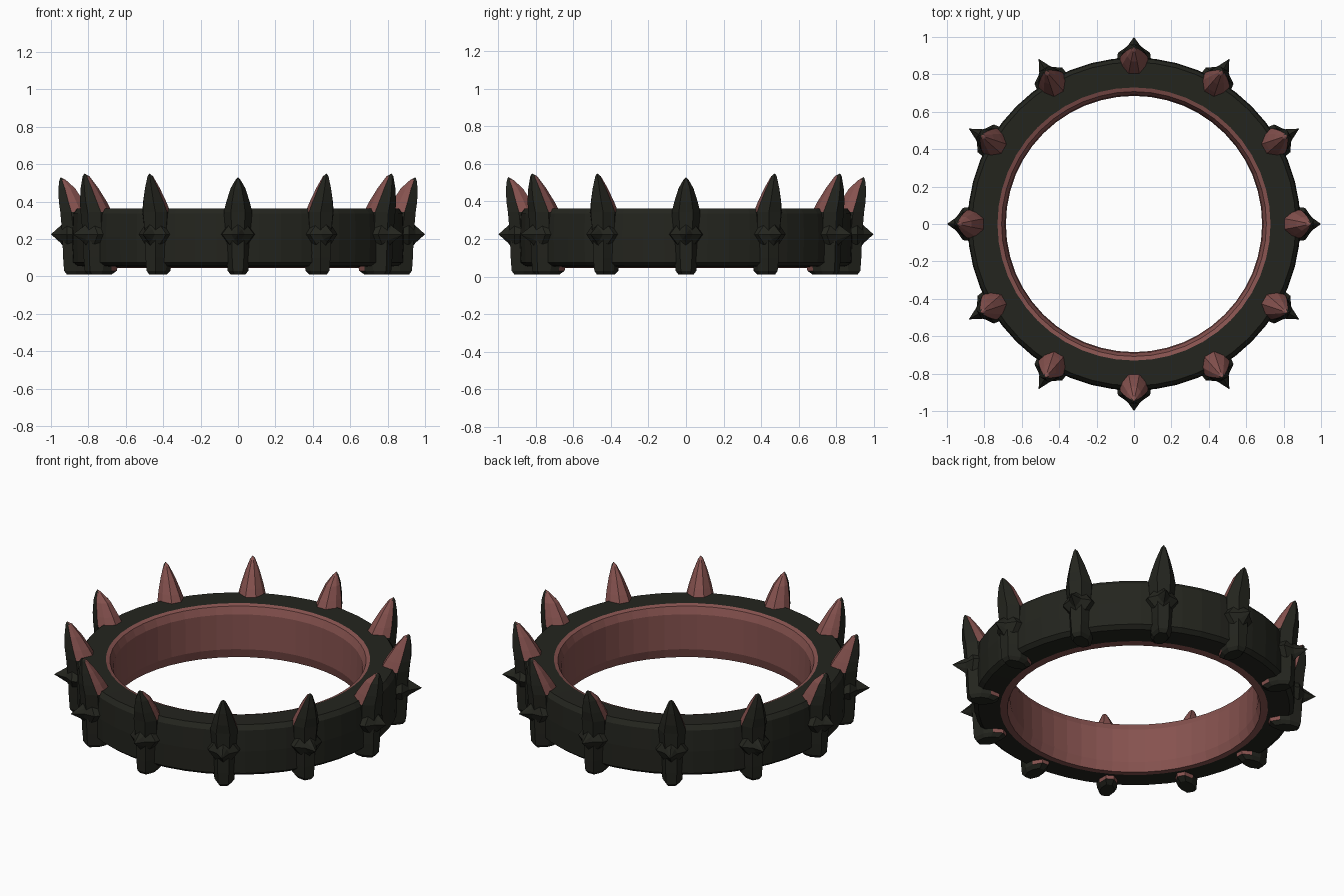
import bpy, bmesh
from math import sin, cos, pi

if "Cube" in bpy.data.objects:
    bpy.data.objects.remove(bpy.data.objects["Cube"])


def material(name, rgb):
    m = bpy.data.materials.new(name)
    m.diffuse_color = (*rgb, 1)
    m.use_nodes = True
    m.node_tree.nodes["Principled BSDF"].inputs["Base Color"].default_value = m.diffuse_color
    return m


DARK = material("dark_shell", (0.017, 0.018, 0.013))
RED = material("red_lining", (0.24, 0.085, 0.078))


def finish(name, bm, angle=0.0):
    bmesh.ops.recalc_face_normals(bm, faces=bm.faces)
    me = bpy.data.meshes.new(name)
    bm.to_mesh(me)
    bm.free()
    me.materials.append(DARK)
    me.materials.append(RED)
    ob = bpy.data.objects.new(name, me)
    ob.rotation_euler.z = angle
    bpy.context.collection.objects.link(ob)
    return ob


def bridge(bm, a, b, mats):
    n = len(a)
    for i in range(n):
        j = (i + 1) % n
        f = bm.faces.new((a[i], a[j], b[j], b[i]))
        f.material_index = mats[i]


# Band: closed (radius, z) profile swept around z; inner faces are red
def band(segments=48):
    profile = [(0.70, 0.045), (0.74, 0.05), (0.86, 0.055), (0.885, 0.075), (0.89, 0.21),
               (0.885, 0.335), (0.865, 0.362), (0.73, 0.36), (0.708, 0.352),
               (0.69, 0.31), (0.685, 0.10)]
    mats = [1, 0, 0, 0, 0, 0, 0, 1, 1, 1, 1]
    bm = bmesh.new()
    rings = []
    for s in range(segments):
        a = 2 * pi * s / segments
        rings.append([bm.verts.new((r * cos(a), r * sin(a), z)) for r, z in profile])
    for s in range(segments):
        bridge(bm, rings[s], rings[(s + 1) % segments], mats)
    finish("band", bm)


# Fang: lug under the band, rib on its outside, pointed horn above, built along +x
def fang(angle, tip):
    # z, inner radius, outer radius, half width
    levels = [(0.01, 0.79, 0.915, 0.040), (0.03, 0.76, 0.93, 0.055), (0.10, 0.75, 0.935, 0.062),
              (0.23, 0.78, 0.94, 0.066), (0.345, 0.795, 0.95, 0.076), (0.40, 0.825, 0.958, 0.062),
              (0.47, 0.87, 0.96, 0.040), (tip - 0.015, 0.92, 0.955, 0.014)]
    bm = bmesh.new()
    loops = []
    for z, ri, ro, w in levels:
        d = ro - ri
        pts = [(ri, -0.4 * w), (ri + 0.3 * d, -0.9 * w), (ri + 0.62 * d, -w), (ro, -0.5 * w),
               (ro, 0.5 * w), (ri + 0.62 * d, w), (ri + 0.3 * d, 0.9 * w), (ri, 0.4 * w)]
        loops.append([bm.verts.new((x, y, z)) for x, y in pts])
    for k in range(len(loops) - 1):
        horn = k >= 4
        inner = 1 if horn or k == 1 else 0
        side = 1 if horn else 0
        bridge(bm, loops[k], loops[k + 1], [inner, side, 0, 0, 0, side, inner, inner])
    bm.faces.new(loops[0])
    apex = bm.verts.new((0.948, 0, tip))
    top = loops[-1]
    for i in range(8):
        f = bm.faces.new((top[i], top[(i + 1) % 8], apex))
        f.material_index = 1 if i in (0, 6, 7) else 0
    finish("fang", bm, angle)


# Stud: flared little spike pointing outwards from each rib
def stud(angle, tip):
    bm = bmesh.new()
    loops = []
    for x, w, h in [(0.87, 0.092, 0.10), (0.915, 0.086, 0.085), (0.95, 0.036, 0.045)]:
        pts = [(w, 0), (0.55 * w, 0.6 * h), (0, h), (-0.55 * w, 0.6 * h),
               (-w, 0), (-0.55 * w, -0.6 * h), (0, -h), (0.55 * w, -0.6 * h)]
        loops.append([bm.verts.new((x, y, 0.225 + z)) for y, z in pts])
    for k in range(2):
        bridge(bm, loops[k], loops[k + 1], [0] * 8)
    bm.faces.new(loops[0])
    apex = bm.verts.new((tip, 0, 0.225))
    for i in range(8):
        bm.faces.new((loops[-1][i], loops[-1][(i + 1) % 8], apex))
    finish("stud", bm, angle)


band()
for i in range(12):
    on_axis = i % 3 == 0
    fang(i * pi / 6, 0.53 if on_axis else 0.55)
    stud(i * pi / 6, 1.0 if on_axis else 1.02)
